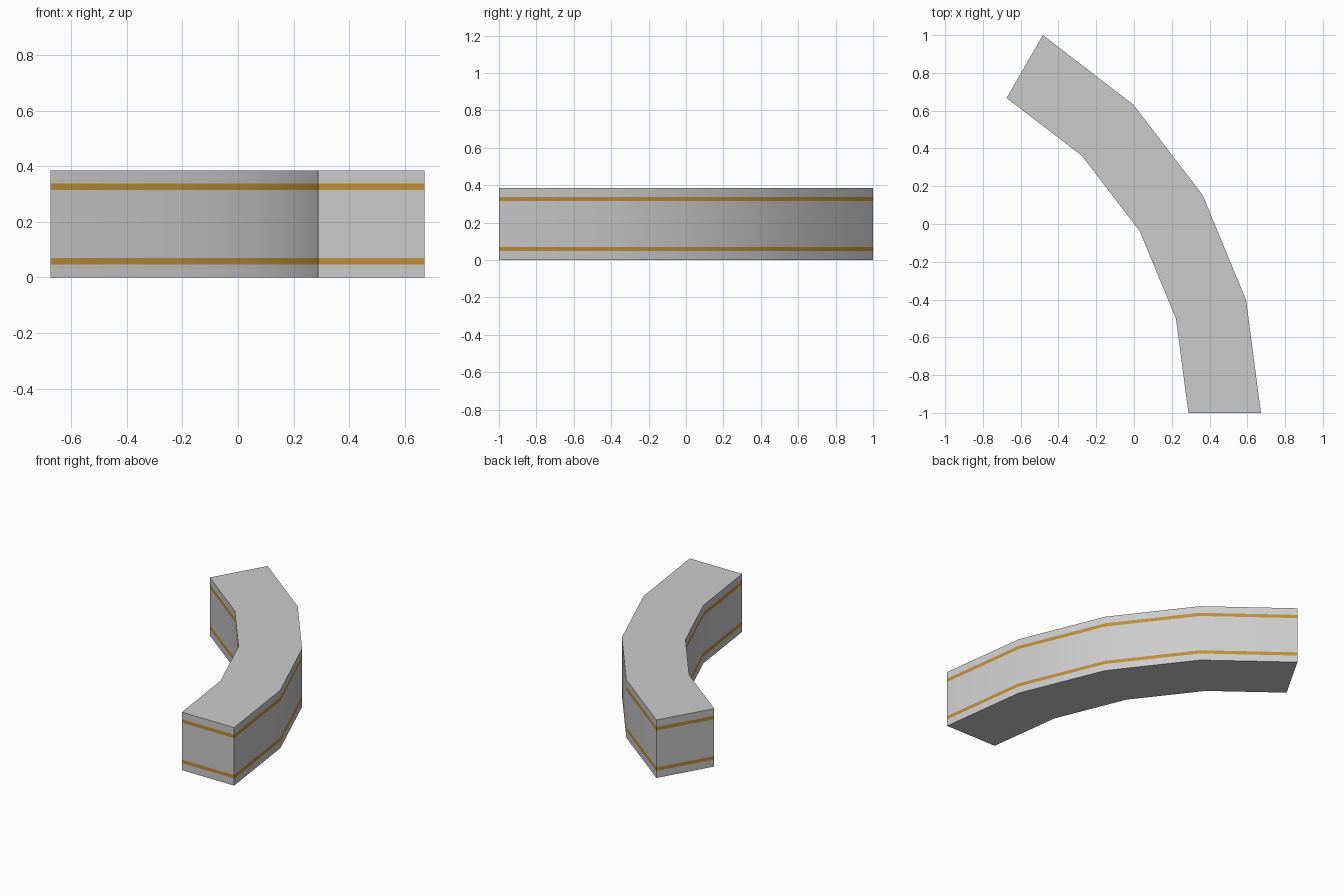
import bpy, bmesh, math

if "Cube" in bpy.data.objects:
    bpy.data.objects.remove(bpy.data.objects["Cube"])

R_OUT, R_IN = 2.309, 1.925
STEPS, SWEEP = 4, math.radians(60)
CX, CY = 0.672 - R_OUT, -1.0
LEVELS = [0.0, 0.047, 0.07, 0.315, 0.338, 0.385]
STRIPE_BANDS = (1, 3)


def arc(r):
    return [(CX + r * math.cos(SWEEP * i / STEPS),
             CY + r * math.sin(SWEEP * i / STEPS)) for i in range(STEPS + 1)]


# Plan outline: outer arc forward, inner arc back
outline = arc(R_OUT) + arc(R_IN)[::-1]
n = len(outline)

# Curved wall block, stacked in height bands so the stripes lie flush
bm = bmesh.new()
rings = [[bm.verts.new((x, y, z)) for x, y in outline] for z in LEVELS]
for b, (lo, hi) in enumerate(zip(rings, rings[1:])):
    for i in range(n):
        j = (i + 1) % n
        face = bm.faces.new((lo[i], lo[j], hi[j], hi[i]))
        face.material_index = 1 if b in STRIPE_BANDS else 0

# Top and bottom caps, one quad per arc segment
for i in range(STEPS):
    quad = (i, i + 1, n - 2 - i, n - 1 - i)
    bm.faces.new([rings[-1][k] for k in quad])
    bm.faces.new([rings[0][k] for k in reversed(quad)])
bmesh.ops.recalc_face_normals(bm, faces=bm.faces)

mesh = bpy.data.meshes.new("curved_wall")
bm.to_mesh(mesh)
bm.free()

# Plain grey body, gold stripes
gold = bpy.data.materials.new("gold_stripe")
gold.diffuse_color = (0.5, 0.27, 0.04, 1)
gold.use_nodes = True
gold.node_tree.nodes["Principled BSDF"].inputs["Base Color"].default_value = gold.diffuse_color
mesh.materials.append(None)
mesh.materials.append(gold)

wall = bpy.data.objects.new("curved_wall", mesh)
bpy.context.collection.objects.link(wall)
bpy.context.view_layer.objects.active = wall
wall.select_set(True)
bpy.ops.object.shade_smooth_by_angle(angle=math.radians(30))
